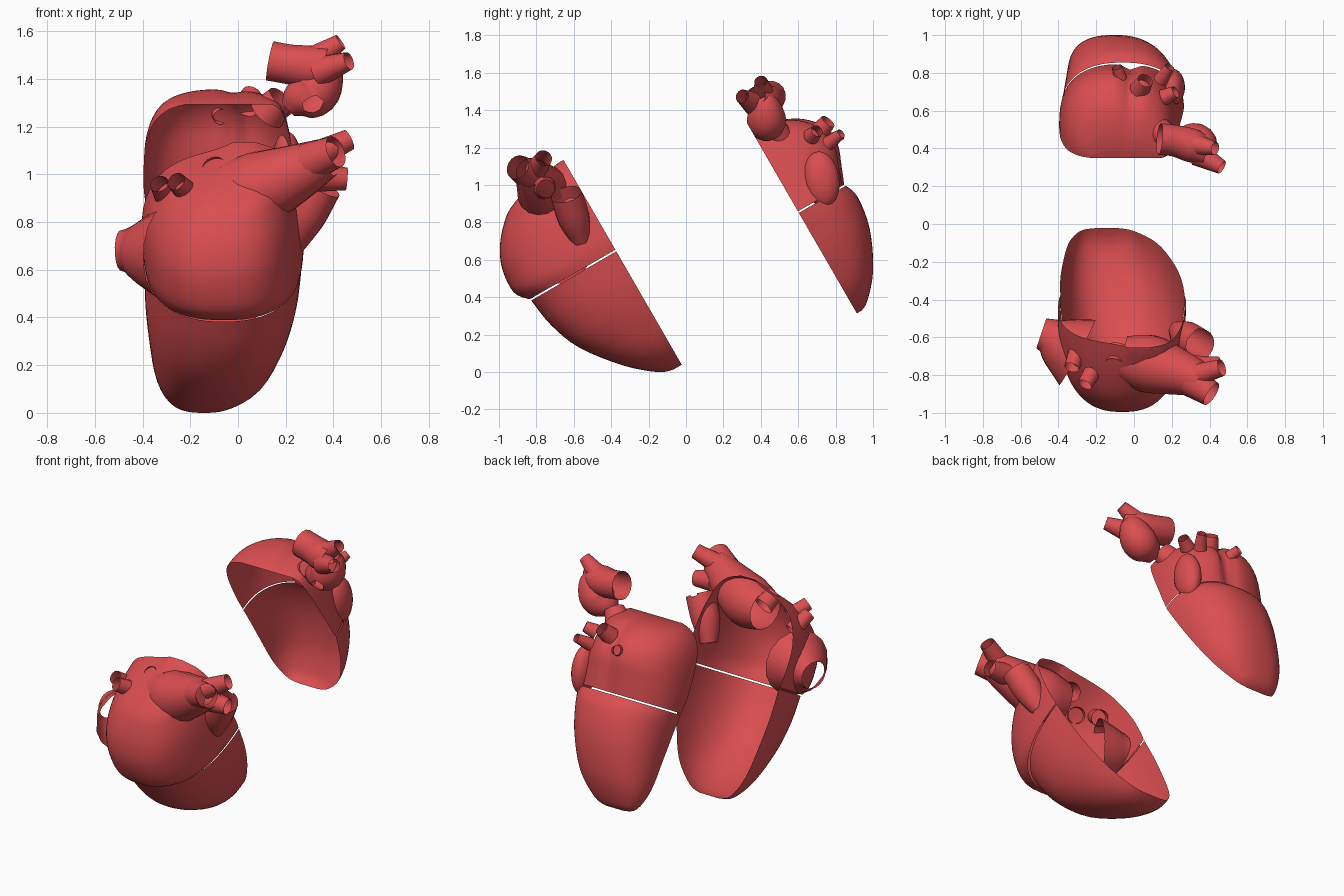
import bpy, bmesh, math
from mathutils import Vector, Matrix

if "Cube" in bpy.data.objects:
    bpy.data.objects.remove(bpy.data.objects["Cube"])

# Cut plane frame: the heart is sliced at 60 degrees and the halves moved apart
UP = Vector((0, -0.5, 0.866))
N = Vector((0, 0.866, 0.5))
BACK = N * 0.948
mat = bpy.data.materials.new("heart_red")
mat.diffuse_color = (0.7, 0.075, 0.08, 1)
mat.use_nodes = True
mat.node_tree.nodes["Principled BSDF"].inputs["Base Color"].default_value = mat.diffuse_color


def finish(name, bm, side=0):
    """side -1 / +1 trims the part to the front / back half of the cut."""
    if side:
        bmesh.ops.bisect_plane(
            bm, geom=bm.verts[:] + bm.edges[:] + bm.faces[:],
            plane_co=BACK if side > 0 else Vector(), plane_no=N,
            clear_inner=side > 0, clear_outer=side < 0)
    bmesh.ops.recalc_face_normals(bm, faces=bm.faces[:])
    me = bpy.data.meshes.new(name)
    bm.to_mesh(me)
    bm.free()
    for p in me.polygons:
        p.use_smooth = True
    me.materials.append(mat)
    ob = bpy.data.objects.new(name, me)
    bpy.context.collection.objects.link(ob)
    return ob


def spline(rows, steps=4):
    """Catmull-Rom through tuples of numbers."""
    out = []
    for i in range(len(rows) - 1):
        a, b, c, d = (rows[max(0, min(len(rows) - 1, i + k))] for k in (-1, 0, 1, 2))
        for s in range(steps):
            t = s / steps
            out.append([0.5 * (2 * q + (r - p) * t + (2 * p - 5 * q + 4 * r - w) * t * t
                               + (3 * q - p - 3 * r + w) * t ** 3)
                        for p, q, r, w in zip(a, b, c, d)])
    out.append(list(rows[-1]))
    return out


def skin(bm, rings, closed):
    vr = [[bm.verts.new(p) for p in ring] for ring in rings]
    n = len(vr[0])
    for a, b in zip(vr, vr[1:]):
        for i in range(n if closed else n - 1):
            j = (i + 1) % n
            bm.faces.new((a[i], a[j], b[j], b[i]))
    return vr


def half_shell(name, rows, side, cap, power=0.85, groove=0.0):
    """rows: height on the cut plane, left x, right x, depth from the plane."""
    rings = []
    off = BACK if side > 0 else Vector()
    for h, xl, xr, dep in spline(rows):
        ring = []
        for i in range(37):
            a = math.pi * i / 36
            c = math.cos(a)
            x = (xl + xr) / 2 + (xr - xl) / 2 * math.copysign(abs(c) ** power, c)
            v = dep * max(0, math.sin(a)) ** power
            v *= 1 - groove * math.exp(-((x + 0.02) / 0.04) ** 2)
            ring.append(off + Vector((x, 0, 0)) + UP * h + N * v * side)
        rings.append(ring)
    bm = bmesh.new()
    vr = skin(bm, rings, False)
    bm.faces.new(vr[cap])
    return finish(name, bm)


def tube(name, rows, side, segs=16):
    """rows: x, y, z, radius along an open-ended vessel."""
    pts = spline(rows)
    rings = []
    for i, (x, y, z, r) in enumerate(pts):
        d = Vector(pts[min(i + 1, len(pts) - 1)][:3]) - Vector(pts[max(i - 1, 0)][:3])
        u = d.cross(Vector((0, 1, 0.2))).normalized()
        w = d.cross(u).normalized()
        rings.append([Vector((x, y, z)) + r * (u * math.cos(k * math.tau / segs)
                      + w * math.sin(k * math.tau / segs)) for k in range(segs)])
    bm = bmesh.new()
    skin(bm, rings, True)
    return finish(name, bm, side)


def lobe(name, loc, size, side, tilt=0):
    bm = bmesh.new()
    m = Matrix.Translation(loc) @ Matrix.Rotation(tilt, 4, 'X') @ Matrix.Diagonal((*size, 1))
    bmesh.ops.create_uvsphere(bm, u_segments=24, v_segments=14, radius=1, matrix=m)
    return finish(name, bm, side)


# Front half: ventricle cup, upper chamber
half_shell("front_ventricle", [
    (.045, -.21, -.08, .05), (.075, -.285, 0, .13), (.2, -.345, .12, .275),
    (.4, -.375, .205, .43), (.58, -.39, .25, .5), (.745, -.39, .268, .525)], -1, 0)
half_shell("front_chamber", [
    (.755, -.39, .268, .53), (.83, -.4, .275, .585), (.97, -.4, .265, .575),
    (1.08, -.37, .25, .525), (1.17, -.31, .225, .45), (1.23, -.22, .2, .37),
    (1.28, -.08, .15, .22), (1.31, -.02, .07, .03)], -1, -1, power=0.8)

# Back half: ventricle cup, atria with the groove between them
half_shell("back_ventricle", [
    (-.185, -.21, -.08, .03), (-.155, -.285, 0, .082), (-.03, -.34, .12, .19),
    (.17, -.36, .205, .285), (.35, -.375, .25, .315), (.435, -.385, .265, .29)], 1, 0)
half_shell("back_atria", [
    (.445, -.385, .262, .287), (.54, -.395, .25, .325), (.65, -.395, .235, .365),
    (.76, -.385, .22, .355), (.86, -.35, .2, .27), (.92, -.29, .175, .15),
    (.945, -.22, .14, .04)], 1, -1, groove=0.12)
lobe("back_auricle", (.205, .725, 1.03), (.065, .095, .15), 1, 0.15)

# Vessels of the front half
tube("front_artery_trunk", [
    (-.06, -.71, .93, .12), (.08, -.74, .94, .155), (.25, -.79, 1.01, .12),
    (.37, -.83, 1.07, .085)], -1)
for i, (a, b) in enumerate([
        ((.33, -.8, 1.08, .06), (.465, -.76, 1.145, .045)),
        ((.3, -.83, 1.05, .085), (.41, -.9, 1.095, .068)),
        ((.33, -.76, .99, .065), (.455, -.75, .98, .048))]):
    tube("front_artery_branch_%d" % i, [a, b], -1)
tube("front_pouch", [(.23, -.56, .7, .05), (.28, -.6, .82, .085), (.35, -.64, .95, .085)], -1)
tube("front_lower_vein", [(-.3, -.68, .67, .2), (-.39, -.63, .675, .145), (-.45, -.595, .68, .1),
                          (-.49, -.58, .68, .085)], -1)
for i, (a, b) in enumerate([
        ((-.2, -.75, .91, .05), (-.26, -.85, .97, .04)),
        ((-.29, -.65, .88, .05), (-.33, -.76, .96, .04)),
        ((-.08, -.66, .98, .06), (-.1, -.74, 1.03, .05))]):
    tube("front_vein_%d" % i, [a, b], -1)

# Vessels of the back half
for i, (a, b) in enumerate([
        ((.16, .67, 1.26, .045), (.22, .7, 1.29, .032)),
        ((.03, .71, 1.28, .055), (.06, .76, 1.34, .042)),
        ((-.07, .77, 1.24, .035), (-.09, .83, 1.27, .028)),
        ((.14, .76, 1.22, .04), (.19, .83, 1.275, .026)),
        ((.12, .5, 1.25, .08), (.18, .46, 1.32, .06))]):
    tube("back_vein_%d" % i, [a, b], 1)

# Separate artery piece floating above the back half
tube("upper_artery", [
    (.135, .45, 1.475, .085), (.22, .44, 1.46, .085), (.32, .41, 1.45, .09),
    (.4, .37, 1.47, .06)], 1)
tube("upper_artery_bag", [
    (.21, .43, 1.27, .035), (.25, .43, 1.305, .08), (.32, .43, 1.345, .105),
    (.36, .42, 1.42, .085), (.37, .4, 1.47, .05)], 1)
tube("upper_branch_rear", [(.32, .42, 1.48, .06), (.43, .4, 1.555, .035)], 1)
tube("upper_branch_front", [(.34, .37, 1.43, .065), (.465, .3, 1.475, .038)], 1)
